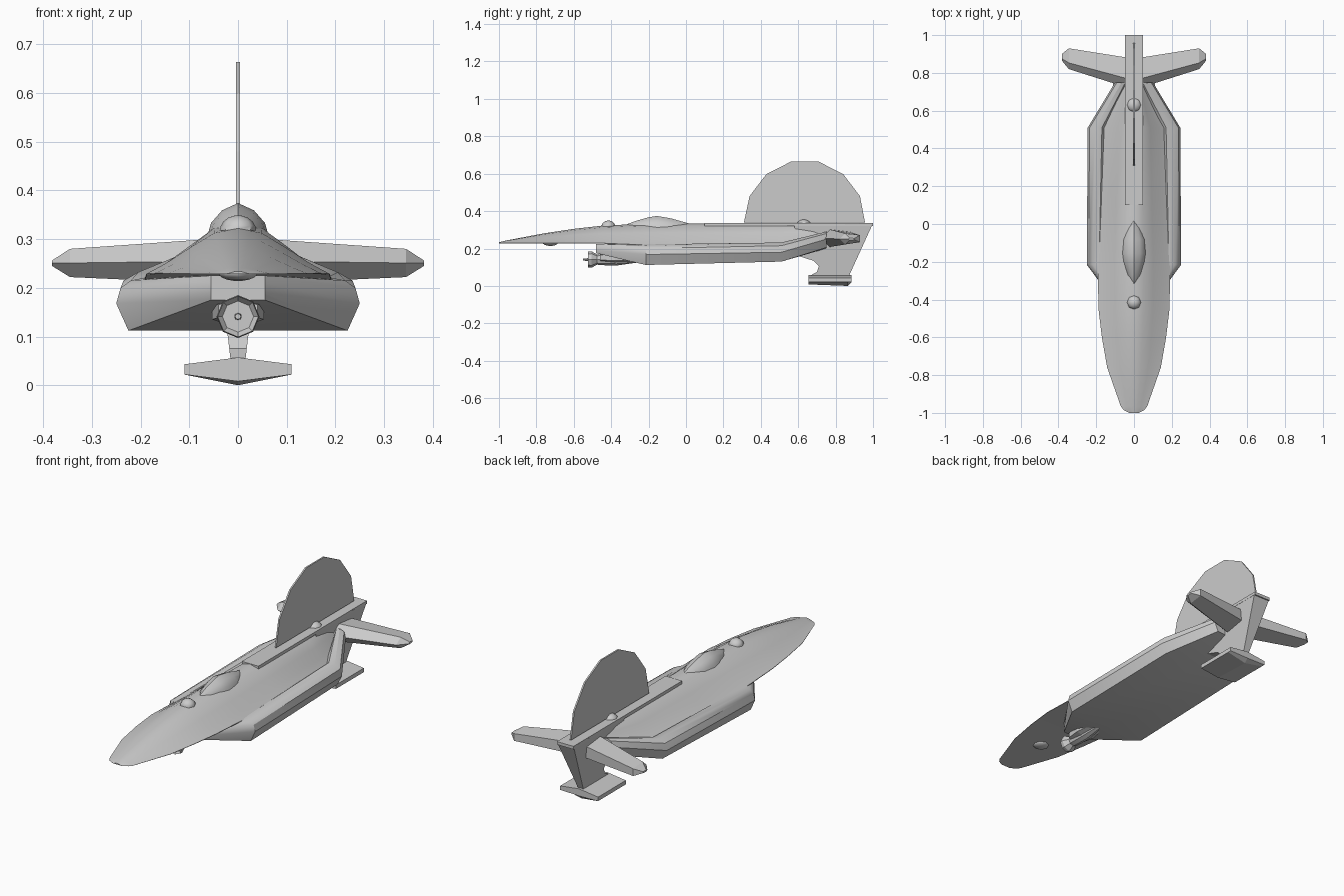
import bpy, bmesh, math

if "Cube" in bpy.data.objects:
    bpy.data.objects.remove(bpy.data.objects["Cube"])


def build(name, rings, smooth=None):
    """Skin a list of equal-length closed rings and cap both ends."""
    bm = bmesh.new()
    vs = [[bm.verts.new(p) for p in r] for r in rings]
    n = len(rings[0])
    for a, b in zip(vs, vs[1:]):
        for i in range(n):
            j = (i + 1) % n
            bm.faces.new((a[i], a[j], b[j], b[i]))
    bm.faces.new(vs[0])
    bm.faces.new(vs[-1])
    bmesh.ops.recalc_face_normals(bm, faces=bm.faces)
    me = bpy.data.meshes.new(name)
    bm.to_mesh(me)
    bm.free()
    ob = bpy.data.objects.new(name, me)
    bpy.context.collection.objects.link(ob)
    if smooth:
        bpy.ops.object.select_all(action='DESELECT')
        ob.select_set(True)
        bpy.context.view_layer.objects.active = ob
        bpy.ops.object.shade_smooth_by_angle(angle=math.radians(smooth))
    return ob


def sym(y, half):
    """Full ring at y from a half section running top centre to bottom centre."""
    return [(x, y, z) for x, z in half] + [(-x, y, z) for x, z in half[-2:0:-1]]


def lathe_y(name, prof, z, sides, smooth=None, sx=1.0):
    rings = [[(sx * r * math.sin(2 * math.pi * i / sides), y,
               z + r * math.cos(2 * math.pi * i / sides)) for i in range(sides)]
             for y, r in prof]
    return build(name, rings, smooth)


def dome(name, y, z, r, h, sides=8):
    rings = []
    for k in (0, 0.3, 0.6, 0.85, 0.98):
        q = r * math.sqrt(1 - k * k)
        rings.append([(q * math.cos(2 * math.pi * i / sides),
                       y + q * math.sin(2 * math.pi * i / sides), z + h * k)
                      for i in range(sides)])
    return build(name, rings, 40)


# Upper hull: flat-bottomed pointed shell (y, half width, top, bottom)
shape = [(0, 1), (.26, .9), (.53, .58), (.79, .25), (1, .03), (1, 0), (0, 0)]
hull = [(-1, .025, .234, .228), (-.985, .055, .237, .228), (-.965, .07, .242, .228),
        (-.76, .142, .281, .228), (-.6, .17, .305, .228), (-.45, .188, .322, .226),
        (-.2, .192, .334, .215), (.1, .178, .334, .215), (.51, .162, .334, .215),
        (.75, .05, .33, .24)]
build("upper_hull", [sym(y, [(w * a, zb + (zt - zb) * b) for a, b in shape])
                     for y, w, zt, zb in hull], 30)

# Lower hull with rounded side tubes, wedge front and tapered tail
lower = [
    (-.48, [(0, .225), (.03, .225), (.045, .225), (.055, .225), (.055, .21),
            (.055, .19), (.055, .175), (0, .175)]),
    (-.215, [(0, .2), (.155, .2), (.185, .222), (.22, .215), (.241, .2),
             (.25, .168), (.225, .112), (0, .112)]),
    (.51, [(0, .215), (.15, .215), (.17, .232), (.205, .232), (.235, .215),
           (.245, .18), (.22, .13), (0, .13)]),
    (.75, [(0, .25), (.035, .25), (.045, .285), (.065, .29), (.09, .28),
           (.1, .25), (.08, .205), (0, .2)]),
]
build("lower_hull", [sym(y, h) for y, h in lower], 35)

# Spine beam along the rear deck
build("spine", [sym(y, [(0, .336), (.048, .336), (.048, .32), (0, .32)])
                for y in (.1, 1.0)])

# Tail pylon: side profile, narrower toward the bottom
pylon = [(.58, .32), (1.0, .335), (.87, .05), (.655, .05), (.7, .075),
         (.71, .105), (.68, .135), (.6, .16)]
build("tail_pylon", [[(s * (.015 + (z - .05) * .118), y, z) for y, z in pylon]
                     for s in (-1, 1)])

# Ground foot under the pylon
build("foot", [sym(y, [(0, .057), (.11, .043), (.11, .022), (0, z0)])
               for y, z0 in ((.655, .008), (.865, 0), (.885, .02))])

# Round tail fin plate
fin = [(.31, .34), (.34, .48), (.43, .598), (.56, .664), (.71, .664),
       (.84, .598), (.93, .48), (.957, .34)]
build("tail_fin", [[(s * .004, y, z) for y, z in fin] for s in (-1, 1)])

# Rear wings: sections along x (x, leading y, trailing y, bottom, top)
wing = [(.03, .72, .88, .208, .302), (.345, .82, .93, .222, .28),
        (.382, .865, .9, .245, .256)]
for side, s in (("left", -1), ("right", 1)):
    rings = []
    for x, y0, y1, zb, zt in wing:
        c = .3 * (y1 - y0)
        rings.append([(s * x, y0, (zb + zt) / 2), (s * x, y0 + c, zt),
                      (s * x, y1, zt - .15 * (zt - zb)),
                      (s * x, y1, zb + .2 * (zt - zb)), (s * x, y0 + c, zb)])
    build(side + "_wing", rings)

# Cockpit canopy
canopy = [(-.315, .01, .33), (-.27, .04, .347), (-.2, .06, .367), (-.155, .065, .374),
          (-.08, .06, .361), (-.02, .038, .344), (.025, .01, .332)]
build("canopy", [sym(y, [(0, z), (w * .5, z - .2 * (z - .3)), (w * .85, z - .55 * (z - .3)),
                         (w, .3), (0, .29)]) for y, w, z in canopy], 35)

# Small domes on the nose, on the spine and under the nose
dome("nose_dome", -.415, .318, .037, .031)
dome("spine_dome", .63, .325, .04, .03)
dome("belly_dome", -.725, .23, .04, -.016)

# Chin gun with flared muzzle, fairing and barrel
lathe_y("chin_gun", [(-.51, .032), (-.524, .042), (-.505, .044), (-.475, .027),
                     (-.46, .03), (-.37, .032), (-.3, .022), (-.22, .01)], .141, 8, 25)
lathe_y("gun_barrel", [(-.552, .006), (-.5, .008)], .141, 8)
lathe_y("gun_fairing", [(-.46, .026), (-.38, .034), (-.24, .02)], .152, 6, None, 1.8)
